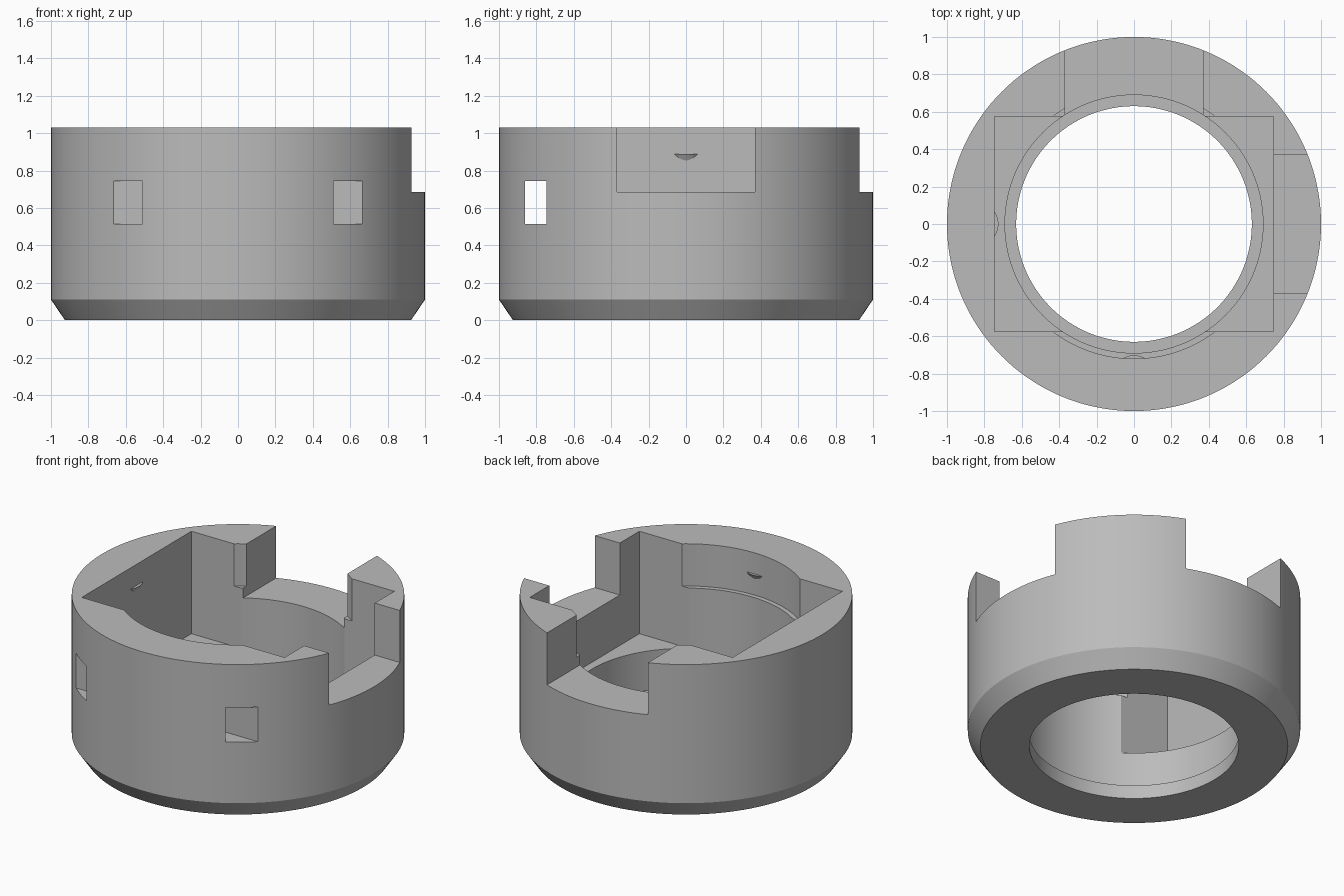
import bpy, bmesh, math

if "Cube" in bpy.data.objects:
    bpy.data.objects.remove(bpy.data.objects["Cube"])

SEGMENTS = 144
HEIGHT = 1.03

grey = bpy.data.materials.new("plain grey")
grey.use_nodes = True
grey.diffuse_color = (0.5, 0.5, 0.5, 1)
grey.node_tree.nodes["Principled BSDF"].inputs["Base Color"].default_value = (0.5, 0.5, 0.5, 1)


def make_object(name, bm):
    bmesh.ops.recalc_face_normals(bm, faces=bm.faces)
    mesh = bpy.data.meshes.new(name)
    bm.to_mesh(mesh)
    bm.free()
    mesh.materials.append(grey)
    obj = bpy.data.objects.new(name, mesh)
    bpy.context.collection.objects.link(obj)
    return obj


def lathe(name, profile):
    """Revolve a closed (radius, z) outline about the z axis."""
    bm = bmesh.new()
    rings = []
    for i in range(SEGMENTS):
        a = math.tau * i / SEGMENTS
        rings.append([bm.verts.new((r * math.cos(a), r * math.sin(a), z)) for r, z in profile])
    n = len(profile)
    for i in range(SEGMENTS):
        here, there = rings[i], rings[(i + 1) % SEGMENTS]
        for j in range(n):
            k = (j + 1) % n
            bm.faces.new((here[j], there[j], there[k], here[k]))
    return make_object(name, bm)


def box(name, low, high):
    bm = bmesh.new()
    bmesh.ops.create_cube(bm, size=1)
    for v in bm.verts:
        v.co = [(a + b) / 2 + c * (b - a) for a, b, c in zip(low, high, v.co)]
    return make_object(name, bm)


def cone_stub(name, x, y):
    """Downward taper buried in the wall, leaving a small flat-topped catch."""
    bm = bmesh.new()
    bmesh.ops.create_cone(bm, cap_ends=True, segments=64, radius1=0.064, radius2=0.115, depth=0.09)
    bmesh.ops.translate(bm, verts=bm.verts, vec=(x, y, 0.845))
    return make_object(name, bm)


def combine(body, tool, operation):
    tool.hide_render = True
    mod = body.modifiers.new(tool.name, "BOOLEAN")
    mod.operation = operation
    mod.solver = "EXACT"
    mod.object = tool
    bpy.context.view_layer.objects.active = body
    bpy.ops.object.modifier_apply(modifier=mod.name)
    bpy.data.objects.remove(tool)


# Ring with chamfered base, bottom lip and stepped bore
ring = lathe("ring_housing", [
    (0.63, 0), (0.925, 0), (1, 0.11), (1, HEIGHT), (0.72, HEIGHT),
    (0.72, 0.75), (0.69, 0.75), (0.69, 0.09), (0.63, 0.09)])

# Rectangular pocket, two rim notches and the strap tunnel
for cutter in (
    box("pocket_cutter", (-0.745, -0.575, 0.35), (0.745, 0.575, 1.2)),
    box("side_notch_cutter", (0.7, -0.37, 0.685), (1.2, 0.37, 1.2)),
    box("back_notch_cutter", (-0.37, 0.5, 0.685), (0.37, 1.2, 1.2)),
    box("strap_tunnel_cutter", (-1.2, -0.86, 0.515), (1.2, -0.745, 0.745)),
):
    combine(ring, cutter, "DIFFERENCE")

# Small snap catches on the inner walls
for x, y in ((-0.84, 0), (0, -0.817)):
    combine(ring, cone_stub("snap_catch", x, y), "UNION")

# Smooth round walls, sharp edges
bpy.ops.object.select_all(action="DESELECT")
ring.select_set(True)
bpy.context.view_layer.objects.active = ring
bpy.ops.object.shade_smooth_by_angle(angle=math.radians(25))
